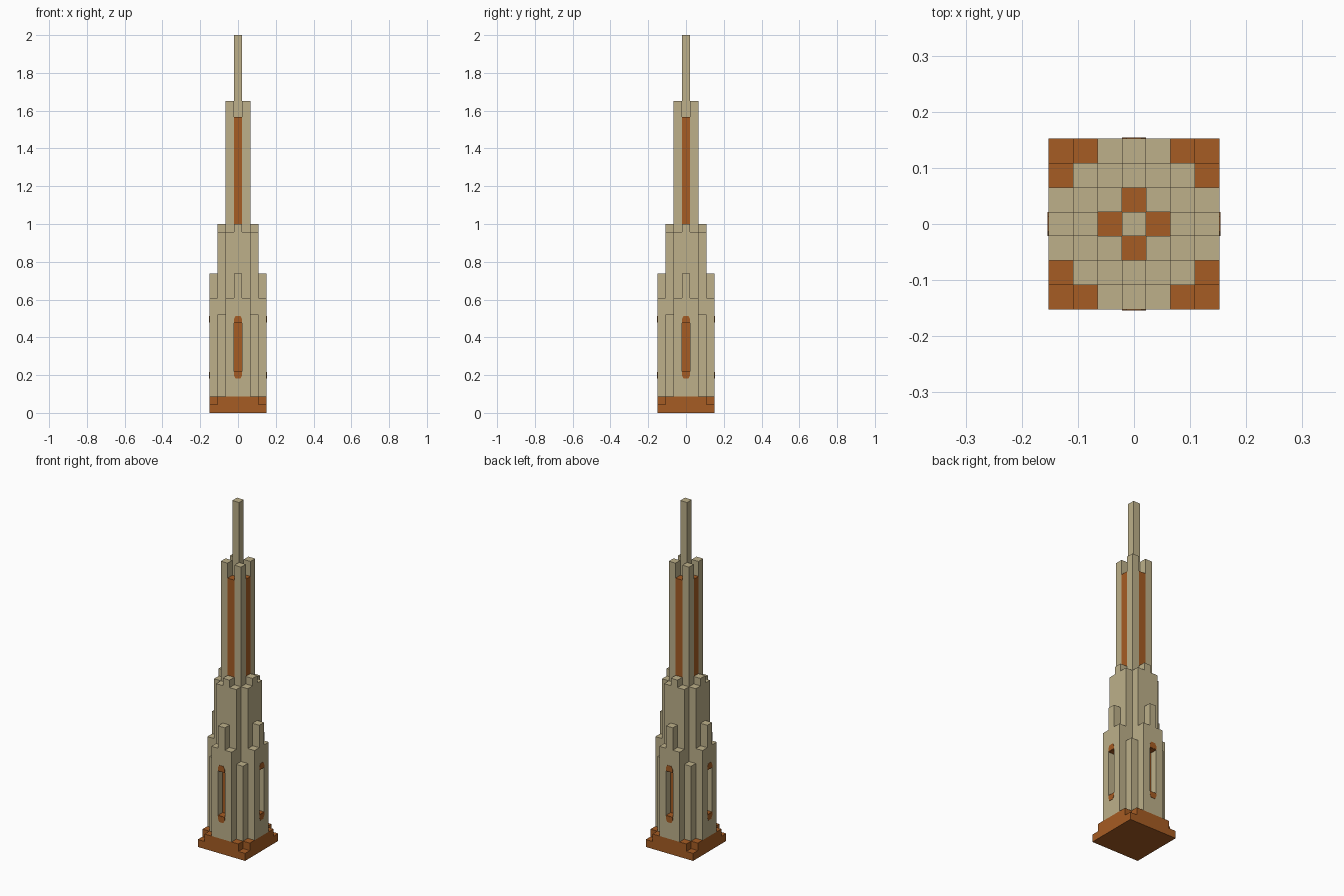
import bpy
import bmesh
from math import pi
from mathutils import Matrix, Vector

cube = bpy.data.objects.get("Cube")
if cube:
    bpy.data.objects.remove(cube, do_unlink=True)

U = 2 / 46  # one block of the tower


def material(name, rgb):
    m = bpy.data.materials.new(name)
    m.use_nodes = True
    m.diffuse_color = (*rgb, 1)
    m.node_tree.nodes["Principled BSDF"].inputs["Base Color"].default_value = (*rgb, 1)
    return m


stone = material("pale stone", (0.51, 0.434, 0.254))
copper = material("orange brown", (0.38, 0.107, 0.017))


def prism(bm, outline, y0, y1, turn):
    """Extrude an (x, z) outline from y0 to y1, then turn it about z."""
    rot = Matrix.Rotation(turn * pi / 2, 3, "Z")
    near, far = [[bm.verts.new(rot @ Vector((x, y, z)) * U) for x, z in outline]
                 for y in (y0, y1)]
    bm.faces.new(near)
    bm.faces.new(far[::-1])
    for i in range(len(outline)):
        j = (i + 1) % len(outline)
        bm.faces.new((near[j], near[i], far[i], far[j]))


def rect(x0, x1, z0, z1):
    return [(x0, z0), (x1, z0), (x1, z1), (x0, z1)]


def part(name, mat, shapes, sides=4):
    """Each shape is (outline, y0, y1), repeated around the tower's sides."""
    bm = bmesh.new()
    for turn in range(sides):
        for outline, y0, y1 in shapes:
            prism(bm, outline, y0, y1, turn)
    bmesh.ops.recalc_face_normals(bm, faces=bm.faces)
    mesh = bpy.data.meshes.new(name)
    bm.to_mesh(mesh)
    bm.free()
    mesh.materials.append(mat)
    obj = bpy.data.objects.new(name, mesh)
    bpy.context.collection.objects.link(obj)


# Stepped base with low corners
part("base_slab", copper, [(rect(-3.5, 3.5, 0, 1), -3.5, 3.5)], 1)
part("base_step_middle", copper, [(rect(-2.5, 2.5, 1, 2), -2.5, 2.5)], 1)
part("base_step_edges", copper, [(rect(-2.5, 2.5, 1, 2), -3.5, -2.5)])

# Lower tower: core, corner buttresses, and wings on each side
part("core", stone, [(rect(-1.5, 1.5, 2, 22), -1.5, 1.5)], 1)
part("corner_buttresses", stone, [(rect(1.5, 2.5, 2, 12), -2.5, -1.5)])
part("middle_wings", stone, [(rect(-1.5, 1.5, 2, 22), -2.5, -1.5)])
part("middle_wing_crests", stone, [(rect(-0.5, 0.5, 22, 23), -2.5, -1.5)])
part("outer_wings", stone, [(rect(a, a + 1, 2, 14), -3.5, -2.5) for a in (-1.5, 0.5)])

# Centre column of each outer wing, open at the window
part("window_sills", stone, [(rect(-0.5, 0.5, 2, 5), -3.5, -2.5)])
part("window_heads", stone, [(rect(-0.5, 0.5, 11, 17), -3.5, -2.5)])

# Window lining: back, floor and ceiling plates
T = 0.04
part("window_backs", copper, [(rect(-0.5, 0.5, 5, 11), -2.5 - T, -2.5)])
part("window_floors", copper, [(rect(-0.5, 0.5, 5, 5 + T), -3.5, -2.5 - T)])
part("window_ceilings", copper, [(rect(-0.5, 0.5, 11 - T, 11), -3.5, -2.5 - T)])

# Tapered ends above and below each window
lower_tip = [(-0.3, 4.2), (0.3, 4.2), (0.5, 4.6), (0.5, 5), (-0.5, 5), (-0.5, 4.6)]
upper_tip = [(x, 16 - z) for x, z in lower_tip]
part("window_tips", copper, [(tip, -3.5 - T, -3.5) for tip in (lower_tip, upper_tip)])

# Upper shaft: four corner posts, recessed-top panels and a mast
part("shaft_posts", stone, [(rect(0.5, 1.5, 22, 38), -1.5, -0.5)])
part("shaft_panels", copper, [(rect(-0.5, 0.5, 22, 36), -1.5, -0.5)])
part("mast", stone, [(rect(-0.5, 0.5, 22, 46), -0.5, 0.5)], 1)
